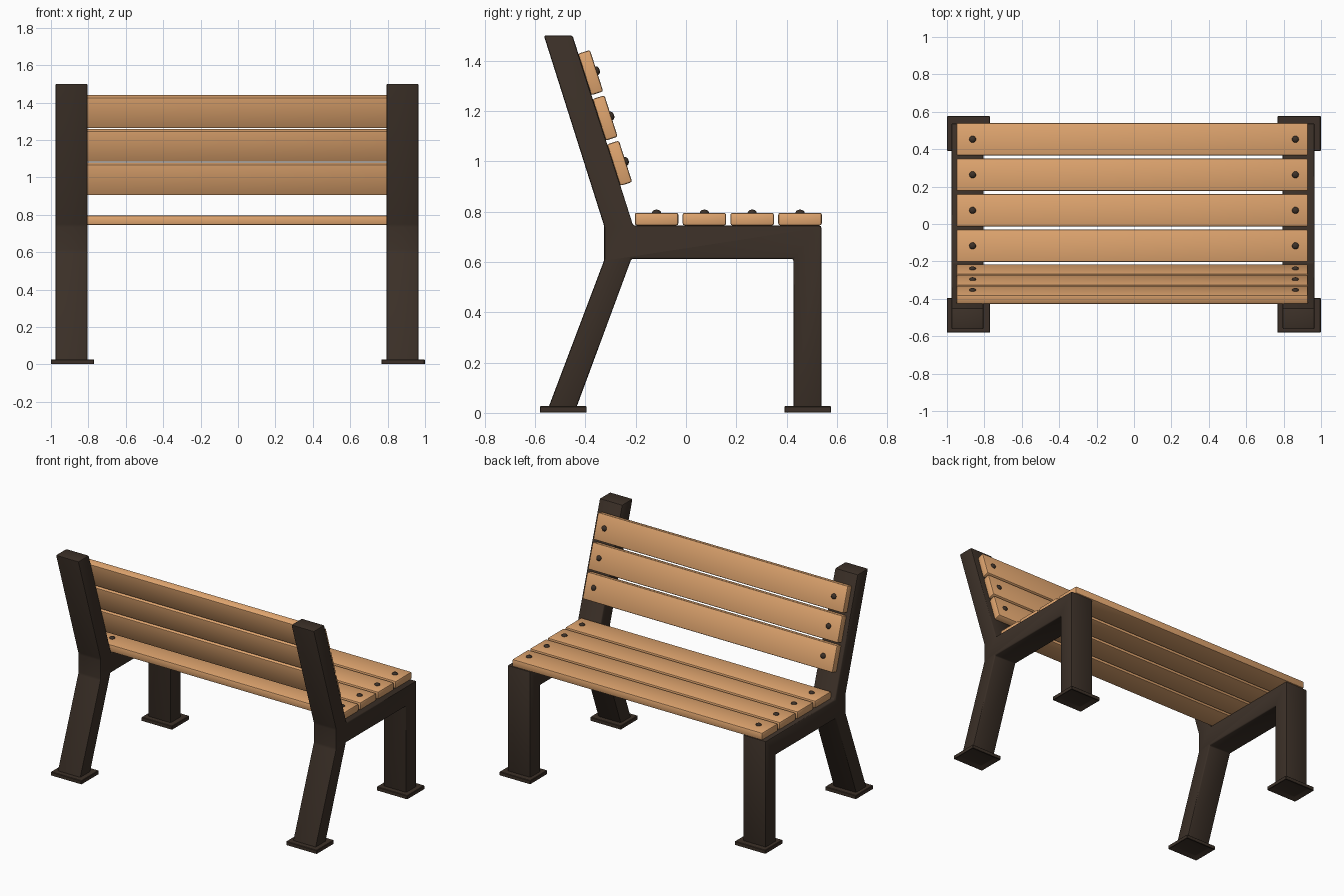
import bpy, bmesh, math
from mathutils import Matrix, Vector

if "Cube" in bpy.data.objects:
    bpy.data.objects.remove(bpy.data.objects["Cube"])


def material(name, color):
    m = bpy.data.materials.new(name)
    m.diffuse_color = color
    m.use_nodes = True
    m.node_tree.nodes["Principled BSDF"].inputs["Base Color"].default_value = m.diffuse_color
    return m


WOOD = material("wood", (0.75, 0.38, 0.16, 1))
METAL = material("dark_metal", (0.045, 0.03, 0.021, 1))


def finish(bm, name, mat, bevel=0.0, segments=2):
    """Bevel the hard edges, then turn the bmesh into a shaded object."""
    bmesh.ops.recalc_face_normals(bm, faces=bm.faces)
    if bevel:
        edges = [e for e in bm.edges if e.calc_face_angle(0) > math.radians(15)]
        bmesh.ops.bevel(bm, geom=edges, offset=bevel, segments=segments,
                        profile=0.5, affect='EDGES')
    me = bpy.data.meshes.new(name)
    bm.to_mesh(me)
    bm.free()
    me.materials.append(mat)
    ob = bpy.data.objects.new(name, me)
    bpy.context.collection.objects.link(ob)
    bpy.ops.object.select_all(action='DESELECT')
    ob.select_set(True)
    bpy.context.view_layer.objects.active = ob
    bpy.ops.object.shade_smooth_by_angle(angle=math.radians(35))
    return ob


def box(size):
    bm = bmesh.new()
    bmesh.ops.create_cube(bm, size=1, matrix=Matrix.Diagonal((*size, 1)))
    return bm


# Side frame outline in (y, z): back post, seat rail and both legs in one piece
PROFILE = [(-0.565, 1.50), (-0.451, 1.50), (-0.210, 0.744), (0.538, 0.744),
           (0.538, 0.02), (0.427, 0.02), (0.427, 0.612), (-0.217, 0.612),
           (-0.436, 0.02), (-0.547, 0.02), (-0.325, 0.607), (-0.325, 0.742)]


def side_frame(name, x, width=0.172):
    bm = bmesh.new()
    face = bm.faces.new([bm.verts.new((x - width / 2, y, z)) for y, z in PROFILE])
    ext = bmesh.ops.extrude_face_region(bm, geom=[face])
    verts = [v for v in ext["geom"] if isinstance(v, bmesh.types.BMVert)]
    bmesh.ops.translate(bm, verts=verts, vec=(width, 0, 0))
    finish(bm, name, METAL, 0.008)


def foot_plate(name, x, y):
    bm = box((0.231, 0.186, 0.027))
    # Stepped recess underneath
    bottom = min(bm.faces, key=lambda f: f.calc_center_median().z)
    for _ in range(2):
        bmesh.ops.inset_region(bm, faces=[bottom], thickness=0.021)
        bmesh.ops.translate(bm, verts=bottom.verts, vec=(0, 0, 0.008))
    finish(bm, name, METAL, 0.003, 1).location = (x, y, 0.0135)


def slat(name, center, tilt):
    """Plank with a domed bolt at each end, tilted about x."""
    rot = Matrix.Rotation(tilt, 4, 'X')
    place = Matrix.Translation(center) @ rot
    finish(box((1.88, 0.173, 0.050)), name, WOOD, 0.008).matrix_world = place
    for side, x in (("left", -0.853), ("right", 0.873)):
        bm = bmesh.new()
        bmesh.ops.create_uvsphere(bm, u_segments=16, v_segments=10, radius=0.018,
                                  matrix=Matrix.Diagonal((1, 1, 0.7, 1)))
        bolt = finish(bm, f"{name}_bolt_{side}", METAL)
        bolt.matrix_world = place @ Matrix.Translation((x, 0, 0.025))


# Frames and feet
for side, s in (("left", -1), ("right", 1)):
    side_frame(f"{side}_frame", s * 0.885 - 0.005)
    for end, y in (("back", -0.488), ("front", 0.484)):
        foot_plate(f"{side}_{end}_foot", s * 0.884 - 0.001, y)

# Seat slats
for i in range(4):
    slat(f"seat_slat_{i + 1}", Vector((-0.01, -0.117 + 0.190 * i, 0.770)), 0)

# Backrest slats, lying against the sloped posts
for i in range(3):
    slat(f"back_slat_{i + 1}", Vector((-0.01, -0.264 - 0.0575 * i, 0.992 + 0.180 * i)),
         math.radians(-72.3))
